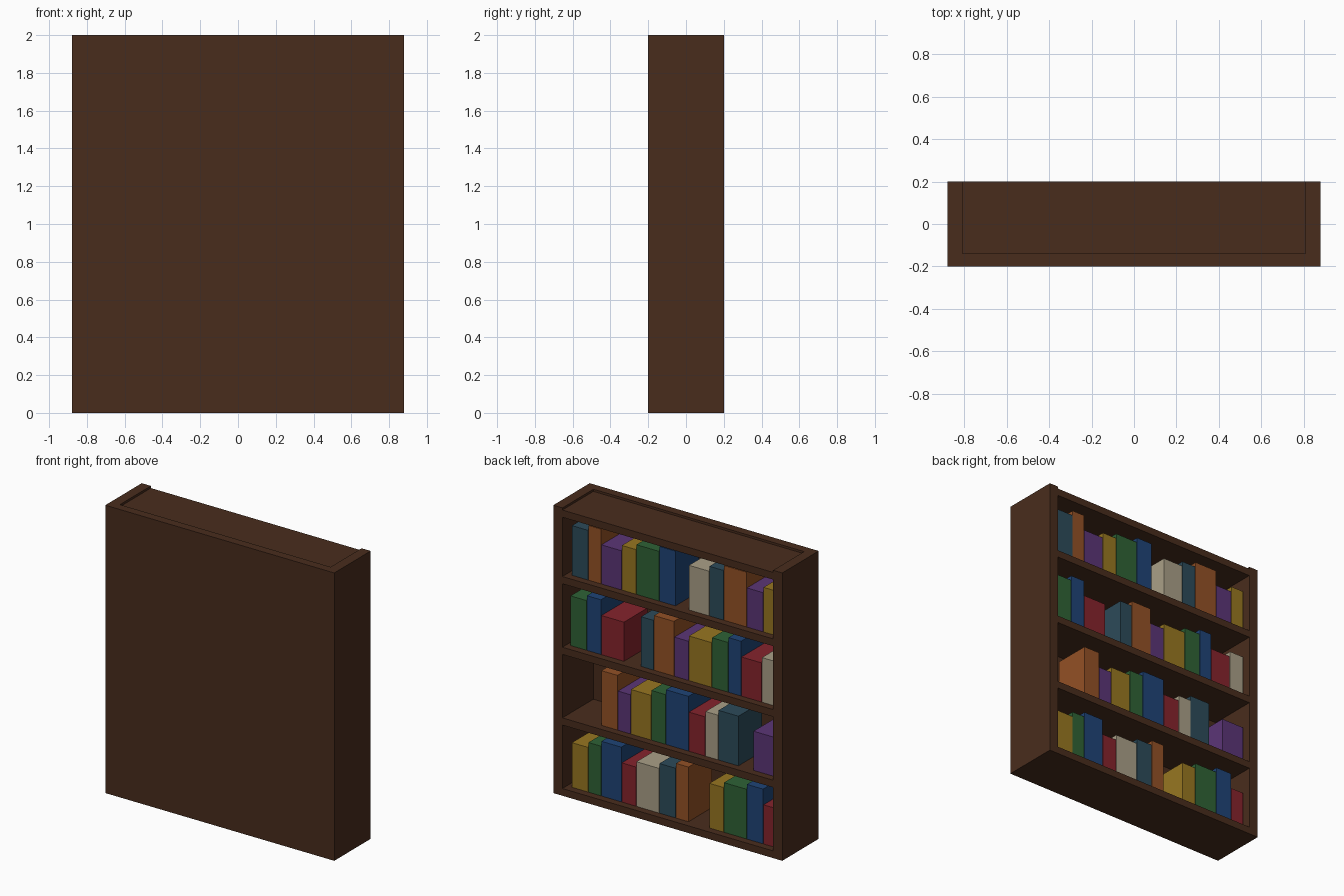
import bpy

if "Cube" in bpy.data.objects:
    bpy.data.objects.remove(bpy.data.objects["Cube"])


def material(name, rgb):
    # sRGB bytes to linear viewport colour
    m = bpy.data.materials.new(name)
    m.diffuse_color = [(c / 255) ** 2.2 for c in rgb] + [1]
    m.use_nodes = True
    m.node_tree.nodes["Principled BSDF"].inputs["Base Color"].default_value = m.diffuse_color
    return m


def box(name, lo, hi, mat):
    bpy.ops.mesh.primitive_cube_add(size=1, location=[(a + b) / 2 for a, b in zip(lo, hi)])
    o = bpy.context.object
    o.name = name
    o.scale = [b - a for a, b in zip(lo, hi)]
    bpy.ops.object.transform_apply(location=False, rotation=False, scale=True)
    o.data.materials.append(mat)
    return o


wood = material("dark_wood", (74, 48, 34))
covers = [material(n, c) for n, c in (
    ("red", (132, 40, 48)), ("blue", (36, 70, 118)), ("green", (50, 98, 56)),
    ("yellow", (150, 118, 38)), ("purple", (92, 56, 118)), ("orange", (146, 82, 42)),
    ("teal", (48, 76, 90)), ("cream", (168, 158, 134)))]

# Case: back panel and two sides
W, D, H = 0.88, 0.2, 2.0
IN_X, IN_Y, T = 0.81, -0.14, 0.05
box("back_panel", (-IN_X, -D, 0), (IN_X, IN_Y, H), wood)
for side, s in (("left", -1), ("right", 1)):
    xs = sorted((s * IN_X, s * W))
    box(side + "_side", (xs[0], -D, 0), (xs[1], D, H), wood)

# Shelves, with the top board set slightly below the sides
PITCH = 0.491
levels = [i * PITCH for i in range(4)]
for i, z in enumerate(levels):
    box(f"shelf_{i}", (-IN_X, IN_Y, z), (IN_X, D, z + T), wood)
box("top_board", (-IN_X, IN_Y, 1.935), (IN_X, D, 1.985), wood)

# Books: width, height and colour repeat in cycles; every ninth is missing
widths = [0.100, 0.127, 0.177, 0.112, 0.157]
heights = [0.272, 0.380, 0.345, 0.310]
START, END, GAP = -0.797, 0.787, 0.004
n = 0
for z in levels:
    x = START
    while END - x > 0.08:
        w = min(widths[n % 5], END - x)
        if n % 9 != 4:
            box(f"book_{n}", (x, -0.11, z + T), (x + w - GAP, 0.15, z + T + heights[n % 4]),
                covers[n % 8])
        x += w
        n += 1
